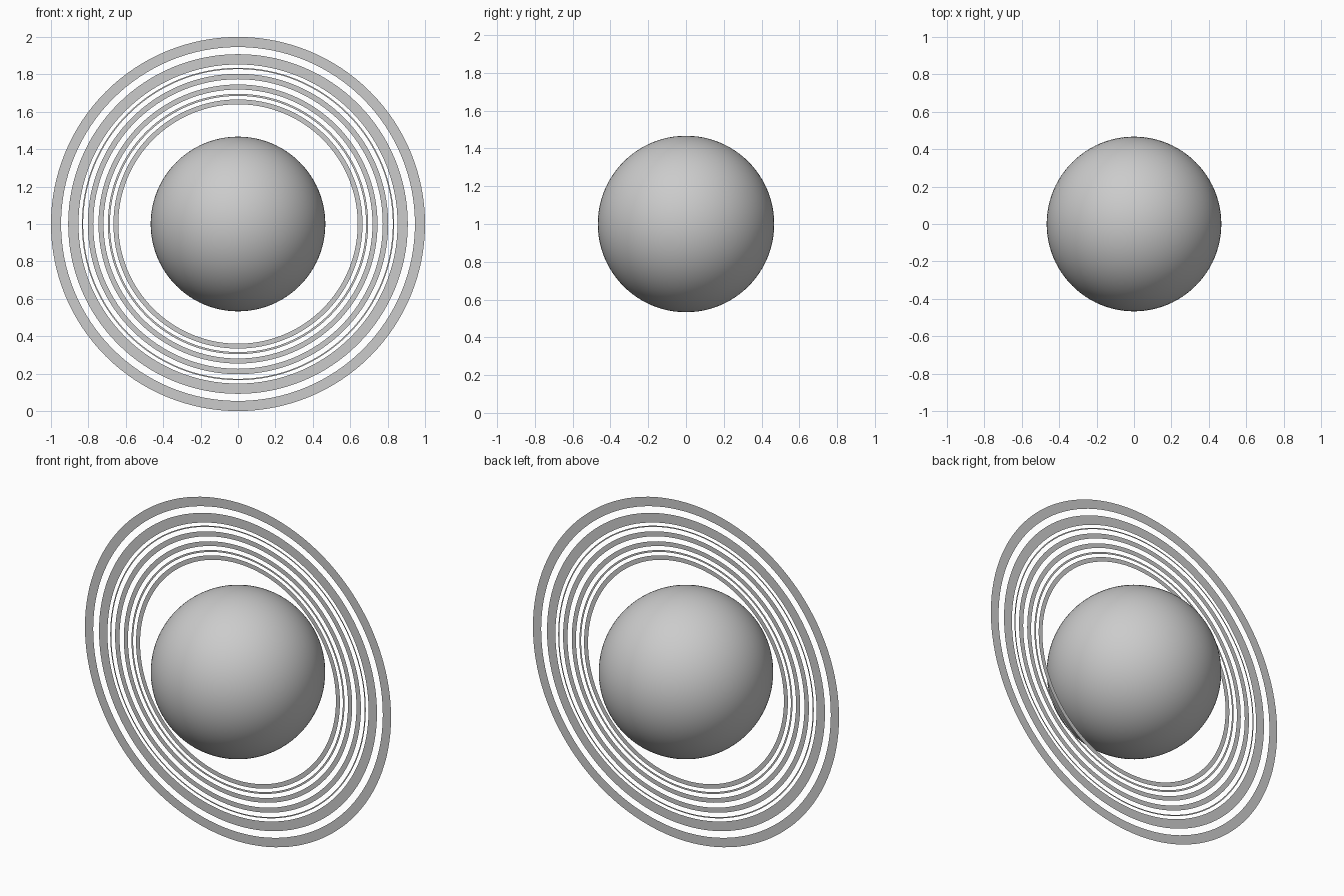
import bpy, bmesh
from math import sin, cos, tau

if "Cube" in bpy.data.objects:
    bpy.data.objects.remove(bpy.data.objects["Cube"])

CENTER = (0, 0, 1)
SEGMENTS = 128


def flat_ring(name, inner, outer):
    """Paper-thin annulus standing in the XZ plane."""
    bm = bmesh.new()
    loops = []
    for r in (inner, outer):
        loops.append([bm.verts.new((r * cos(tau * i / SEGMENTS), 0, r * sin(tau * i / SEGMENTS)))
                      for i in range(SEGMENTS)])
    a, b = loops
    for i in range(SEGMENTS):
        j = (i + 1) % SEGMENTS
        bm.faces.new((a[i], b[i], b[j], a[j]))
    mesh = bpy.data.meshes.new(name)
    bm.to_mesh(mesh)
    bm.free()
    obj = bpy.data.objects.new(name, mesh)
    obj.location = CENTER
    bpy.context.collection.objects.link(obj)
    return obj


# Planet body
bpy.ops.mesh.primitive_uv_sphere_add(segments=96, ring_count=48, radius=0.467, location=CENTER)
bpy.context.object.name = "planet"
bpy.ops.object.shade_smooth()

# Concentric flat rings (inner radius, outer radius)
bands = [(0.64, 0.666), (0.685, 0.696), (0.719, 0.746), (0.774, 0.803),
         (0.828, 0.835), (0.853, 0.908), (0.946, 1.0)]
for n, (inner, outer) in enumerate(bands, 1):
    flat_ring(f"ring_{n}", inner, outer)
